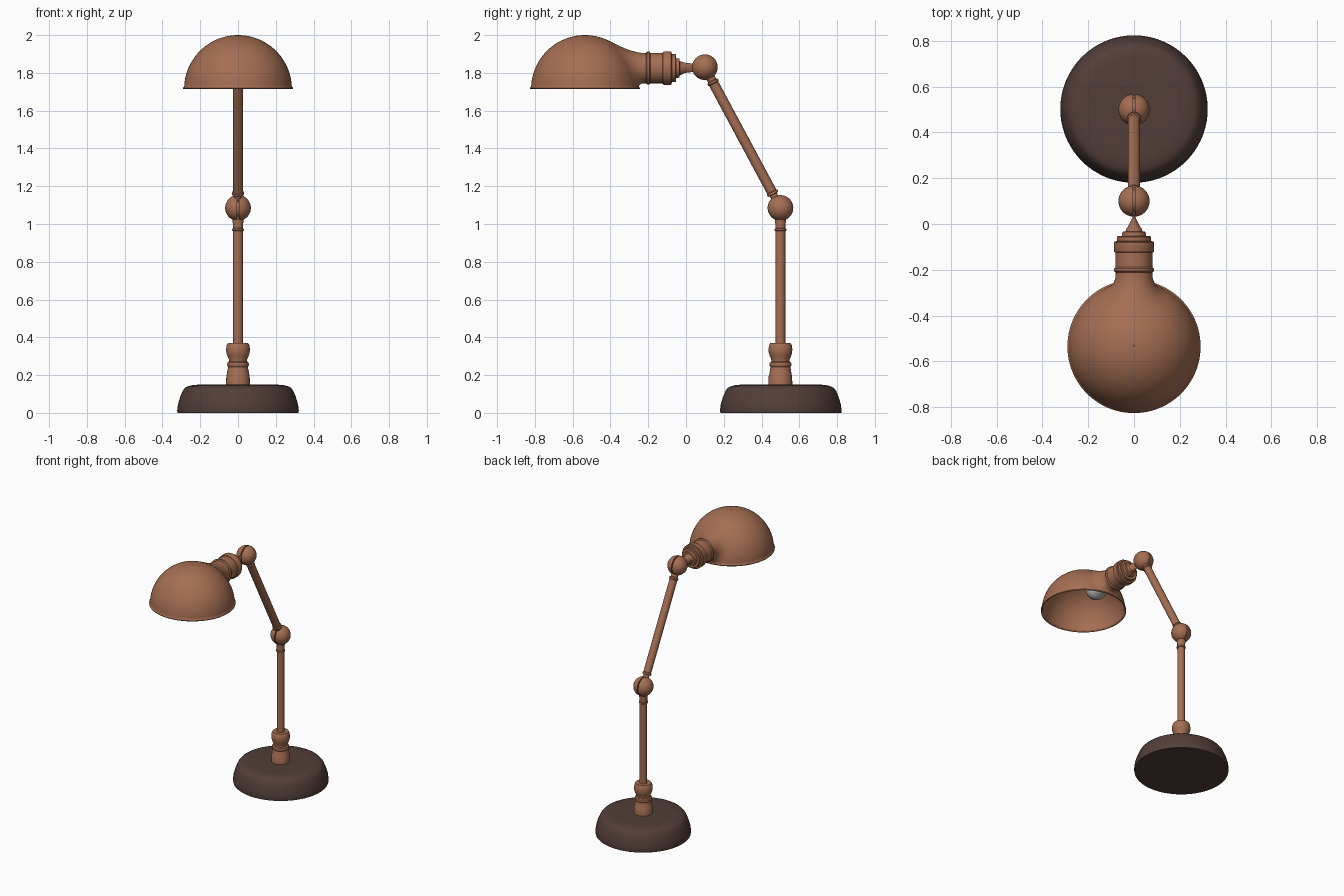
import bpy, bmesh, math
from mathutils import Vector

if "Cube" in bpy.data.objects:
    bpy.data.objects.remove(bpy.data.objects["Cube"])


def material(name, rgb):
    m = bpy.data.materials.new(name)
    m.diffuse_color = (*rgb, 1)
    m.use_nodes = True
    m.node_tree.nodes["Principled BSDF"].inputs["Base Color"].default_value = m.diffuse_color
    return m


COPPER = material("copper", (0.376, 0.156, 0.085))
DARK = material("dark brown", (0.085, 0.048, 0.039))
GLASS = material("bulb glass", (0.50, 0.50, 0.48))


def finish(name, bm, mat, angle=35):
    bmesh.ops.remove_doubles(bm, verts=bm.verts, dist=1e-5)
    bmesh.ops.recalc_face_normals(bm, faces=bm.faces)
    me = bpy.data.meshes.new(name)
    bm.to_mesh(me)
    bm.free()
    me.materials.append(mat)
    me.shade_smooth()
    me.set_sharp_from_angle(angle=math.radians(angle))
    ob = bpy.data.objects.new(name, me)
    bpy.context.collection.objects.link(ob)
    return ob


def grid(bm, rows):
    """Skin closed rings of points with quads."""
    rings = [[bm.verts.new(p) for p in row] for row in rows]
    n = len(rows[0])
    for a, b in zip(rings, rings[1:]):
        for i in range(n):
            j = (i + 1) % n
            bm.faces.new((a[i], a[j], b[j], b[i]))


def lathe(name, profile, origin, axis, mat, n=48):
    """Revolve (radius, distance) points around an axis."""
    q = Vector(axis).to_track_quat('Z', 'Y')
    rows = []
    for r, h in profile:
        r = max(r, 1e-4)
        rows.append([Vector(origin) + q @ Vector((r * math.cos(2 * math.pi * i / n),
                                                  r * math.sin(2 * math.pi * i / n), h))
                     for i in range(n)])
    bm = bmesh.new()
    grid(bm, rows)
    return finish(name, bm, mat)


def arc(r, a0, a1, n, c=0.0):
    """Points of a circular arc as (radius, distance)."""
    ts = [math.radians(a0 + (a1 - a0) * i / n) for i in range(n + 1)]
    return [(r * math.cos(t), c + r * math.sin(t)) for t in ts]


# Main positions
BASE_Y = 0.502
ELBOW = Vector((0, 0.5, 1.085))
WRIST = Vector((0, 0.1, 1.83))
AXIS_Z = 1.825
SY, SZ, SR = -0.535, 1.715, 0.285

# Weighted base
lathe("base", [(0, 0), (0.32, 0), (0.322, 0.012), (0.318, 0.045), (0.306, 0.085),
               (0.292, 0.118), (0.28, 0.133), (0.262, 0.142), (0.235, 0.148),
               (0.2, 0.15), (0, 0.15)], (0, BASE_Y, 0), (0, 0, 1), DARK, 72)

# Turned stem on the base
lathe("stem", [(0, 0.14), (0.063, 0.14), (0.062, 0.195), (0.06, 0.2), (0.054, 0.235),
               (0.052, 0.243), (0.057, 0.25), (0.058, 0.258), (0.056, 0.266), (0.048, 0.272),
               (0.049, 0.285), (0.056, 0.3), (0.062, 0.32), (0.063, 0.338), (0.06, 0.358),
               (0.053, 0.371), (0, 0.371)], (0, 0.5, 0), (0, 0, 1), COPPER)

# Lower arm with collar under the elbow
lathe("lower_arm", [(0, 0.36), (0.026, 0.36), (0.026, 0.963), (0.031, 0.966), (0.031, 0.974),
                    (0.027, 0.978), (0.027, 1.0), (0.031, 1.03), (0.02, 1.04), (0, 1.04)],
      (0, 0.5, 0), (0, 0, 1), COPPER, 32)

# Upper arm with collars at both ends
d = WRIST - ELBOW
L = d.length
lathe("upper_arm", [(0, 0.04), (0.019, 0.04), (0.021, 0.08), (0.031, 0.082), (0.031, 0.094),
                    (0.026, 0.098), (0.027, 0.11), (0.027, L - 0.1), (0.031, L - 0.095),
                    (0.031, L - 0.085), (0.024, L - 0.08), (0.024, L - 0.04), (0, L - 0.04)],
      ELBOW, d, COPPER, 32)

# Slotted ball joints
for name, c in (("elbow_joint", ELBOW), ("wrist_joint", WRIST)):
    r, g = 0.068, 0.004
    a = math.degrees(math.asin(g / r))
    lathe(name, arc(r, -90, -a, 14) + [(0.05, -g), (0.05, g)] + arc(r, a, 90, 14),
          c, (1, 0, 0), COPPER)

# Lamp socket with stepped rings
lathe("socket", [(0.08, -0.225), (0.08, -0.212), (0.087, -0.206), (0.088, -0.2), (0.087, -0.194),
                 (0.08, -0.188), (0.08, -0.125), (0.086, -0.122), (0.088, -0.118),
                 (0.088, -0.08), (0.085, -0.076), (0.074, -0.075), (0.074, -0.056),
                 (0.07, -0.053), (0.053, -0.053), (0.05, -0.034), (0.037, -0.033),
                 (0.034, -0.022), (0.03, -0.015), (0, -0.015)],
      (0, 0, AXIS_Z), (0, 1, 0), COPPER)

# Flattened tongue from the socket into the wrist joint
bm = bmesh.new()
rows = []
for y, rx, rz in ((-0.02, 0.001, 0.001), (-0.02, 0.031, 0.031), (0.0, 0.021, 0.026),
                  (0.03, 0.006, 0.023), (0.07, 0.004, 0.023)):
    rows.append([(rx * math.cos(2 * math.pi * i / 32), y,
                  AXIS_Z + 0.002 + rz * math.sin(2 * math.pi * i / 32)) for i in range(32)])
grid(bm, rows)
finish("socket_tongue", bm, COPPER)

# Domed shade: hemisphere with rolled lip, opened where the neck enters
shade = lathe("shade", [(0.29, 0), (0.291, 0.005), (0.286, 0.011)] + arc(SR, 3, 90, 32),
              (0, SY, SZ), (0, 0, 1), COPPER, 96)
bm = bmesh.new()
bm.from_mesh(shade.data)
hole = [f for f in bm.faces if f.calc_center_median().y > SY and
        math.hypot(f.calc_center_median().x, f.calc_center_median().z - AXIS_Z) < 0.078]
bmesh.ops.delete(bm, geom=hole, context='FACES')
bm.to_mesh(shade.data)
bm.free()
wall = shade.modifiers.new("wall", 'SOLIDIFY')
wall.thickness = 0.006
wall.offset = -1

# Neck that flares smoothly into the dome
N, NR, NY = 64, 0.08, -0.215
columns = []
for i in range(N):
    t = 2 * math.pi * i / N
    c, s = math.cos(t), math.sin(t)
    r2 = 0.14
    if s < 0:
        r2 = min(r2, (AXIS_Z - SZ - 0.01) / -s)
    x, dz = r2 * c, AXIS_Z + r2 * s - SZ
    dy = math.sqrt((SR + 0.001) ** 2 - x * x - dz * dz)
    y2 = SY + dy
    y1 = min(NY - 0.005, y2 + (x * c + dz * s) / dy * (r2 - NR))
    col = []
    for k in range(13):
        u = k / 12
        w0, w1, w2 = (1 - u) ** 2, 2 * u * (1 - u), u * u
        r = (w0 + w1) * NR + w2 * r2
        col.append((r * c, w0 * NY + w1 * y1 + w2 * y2, AXIS_Z + r * s))
    columns.append(col)
bm = bmesh.new()
grid(bm, [[col[k] for col in columns] for k in range(13)])
finish("shade_neck", bm, COPPER, 60)

# Bulb lying along the neck axis
lathe("bulb", [(0, -0.2), (0.035, -0.2), (0.036, -0.26), (0.045, -0.3), (0.06, -0.34)]
      + [(r, -0.4 - h) for r, h in arc(0.072, -25, 90, 14)],
      (0, 0, AXIS_Z), (0, 1, 0), GLASS, 32)
